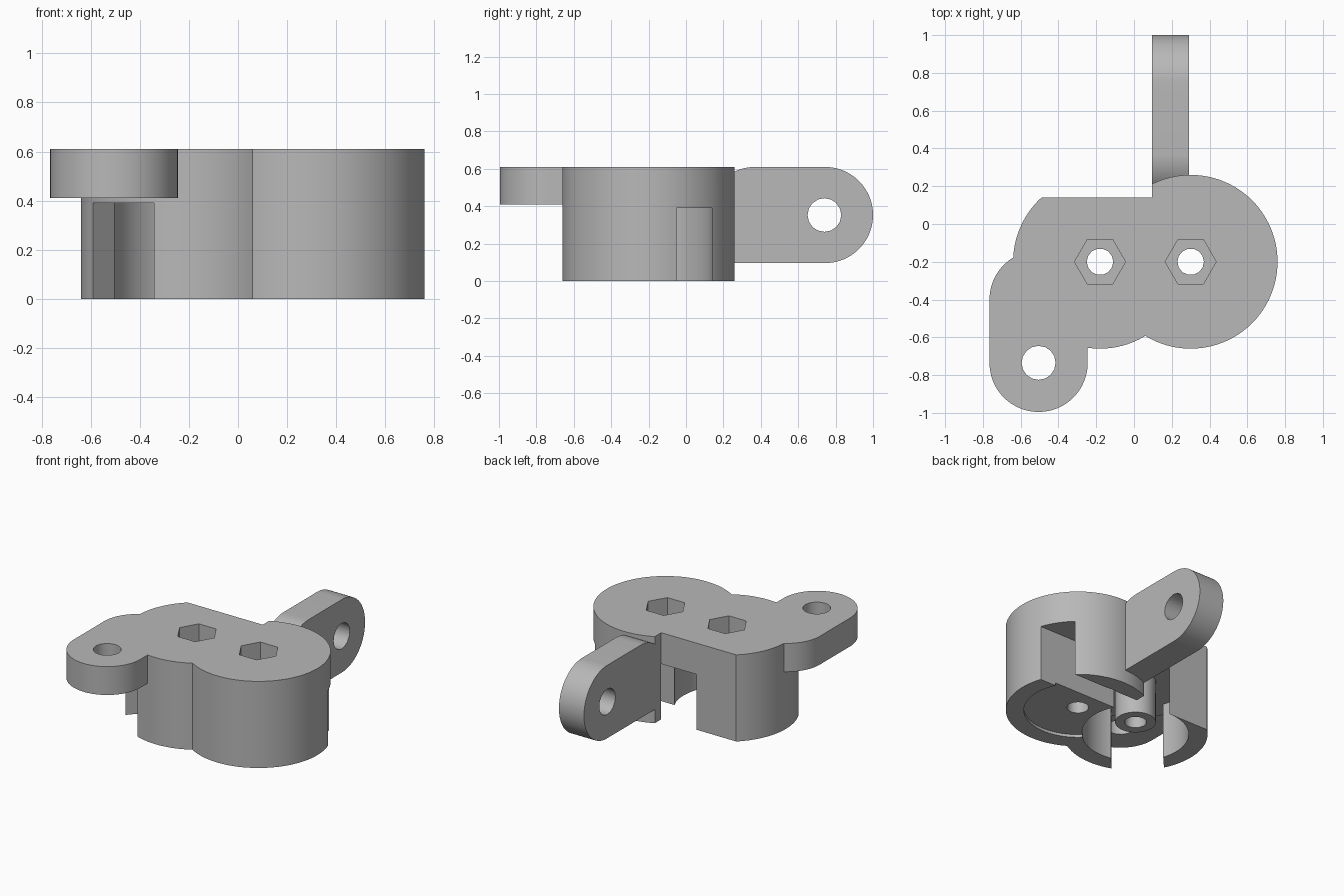
import bpy
import bmesh
from math import cos, sin, pi, radians
from mathutils import Matrix, Vector

if "Cube" in bpy.data.objects:
    bpy.data.objects.remove(bpy.data.objects["Cube"], do_unlink=True)

grey = bpy.data.materials.new("plain_grey")
grey.use_nodes = True
grey.diffuse_color = (0.48, 0.48, 0.48, 1)
grey.node_tree.nodes["Principled BSDF"].inputs["Base Color"].default_value = grey.diffuse_color

TOP = 0.61          # height of the housing
ROOM = 0.39         # ceiling of the gear chamber
DRIVE = (0.30, -0.20)
IDLER = (-0.18, -0.20)


def prism(name, points, z0, z1, matrix=Matrix()):
    """Extrude a flat outline from z0 to z1."""
    bm = bmesh.new()
    face = bm.faces.new([bm.verts.new((x, y, z0)) for x, y in points])
    out = bmesh.ops.extrude_face_region(bm, geom=[face])
    moved = [v for v in out["geom"] if isinstance(v, bmesh.types.BMVert)]
    bmesh.ops.translate(bm, verts=moved, vec=(0, 0, z1 - z0))
    bmesh.ops.transform(bm, matrix=matrix, verts=bm.verts)
    bmesh.ops.recalc_face_normals(bm, faces=bm.faces)
    mesh = bpy.data.meshes.new(name)
    bm.to_mesh(mesh)
    bm.free()
    obj = bpy.data.objects.new(name, mesh)
    bpy.context.collection.objects.link(obj)
    mesh.materials.append(grey)
    return obj


def arc(c, r, a0=0, a1=360, n=96):
    full = a1 - a0 == 360
    steps = n if full else n + 1
    return [(c[0] + r * cos(radians(a0 + (a1 - a0) * i / n)),
             c[1] + r * sin(radians(a0 + (a1 - a0) * i / n))) for i in range(steps)]


def rect(x0, x1, y0, y1):
    return [(x0, y0), (x1, y0), (x1, y1), (x0, y1)]


def combine(target, tool, operation):
    """Apply a boolean and discard the tool."""
    tool.hide_render = True
    mod = target.modifiers.new("boolean", "BOOLEAN")
    mod.operation, mod.solver, mod.object = operation, "EXACT", tool
    bpy.context.view_layer.objects.active = target
    bpy.ops.object.modifier_apply(modifier=mod.name)
    bpy.data.objects.remove(tool, do_unlink=True)


def cut(target, *args):
    combine(target, prism("cutter", *args), "DIFFERENCE")


def add(target, *args):
    combine(target, prism("addition", *args), "UNION")


# Housing: two overlapping drums with a flat back on the idler side
body = prism("housing", arc(DRIVE, 0.46), 0, TOP)
add(body, arc(IDLER, 0.46), 0, TOP)
cut(body, rect(-0.9, 0.095, 0.14, 0.6), -0.1, 0.8)

# Gear chamber, side channel and the angled mouth at the front
cut(body, arc(IDLER, 0.34), -0.1, ROOM)
cut(body, rect(-0.18, 0.9, -0.05, 0.14), -0.1, ROOM)
cut(body, rect(-0.18, 0.095, 0.0, 0.2), -0.1, ROOM)
mouth = Matrix.Translation((*IDLER, 0)) @ Matrix.Rotation(radians(228), 4, "Z")
cut(body, rect(0.1, 0.7, -0.167, 0.167), -0.1, ROOM, mouth)

# Shallow seat under the drive drum
cut(body, arc(DRIVE, 0.345), -0.1, 0.02)

# Hollow stub hanging in the chamber
add(body, arc(IDLER, 0.13, n=48), 0.09, ROOM + 0.05)

# Front mounting lug, a flat slot-shaped plate
lug = arc((-0.505, -0.40), 0.26, 0, 180, 48) + arc((-0.505, -0.735), 0.26, 180, 360, 48)
add(body, lug, 0.41, TOP)
cut(body, arc((-0.505, -0.735), 0.09, n=16), 0.3, 0.8)

# Rear arm: outline in (y, z), extruded along x
side = Matrix(((0, 0, 1, 0), (1, 0, 0, 0), (0, 1, 0, 0), (0, 0, 0, 1)))
arm = arc((0.743, 0.353), 0.257, -90, 90, 48) + arc((0.37, 0.353), 0.257, 90, 131, 16)
arm += [(0.17, 0.096)]
add(body, arm, 0.095, 0.29, side)
cut(body, arc((0.74, 0.353), 0.09, n=16), 0.0, 0.4, side)

# Bolt holes with hexagonal pockets on top
for centre in (DRIVE, IDLER):
    cut(body, arc(centre, 0.07, n=14), -0.1, 0.8)
    cut(body, arc(centre, 0.135, n=6), TOP - 0.15, 0.8)

bpy.ops.object.select_all(action="DESELECT")
body.select_set(True)
bpy.context.view_layer.objects.active = body
bpy.ops.object.shade_smooth_by_angle(angle=radians(30))
